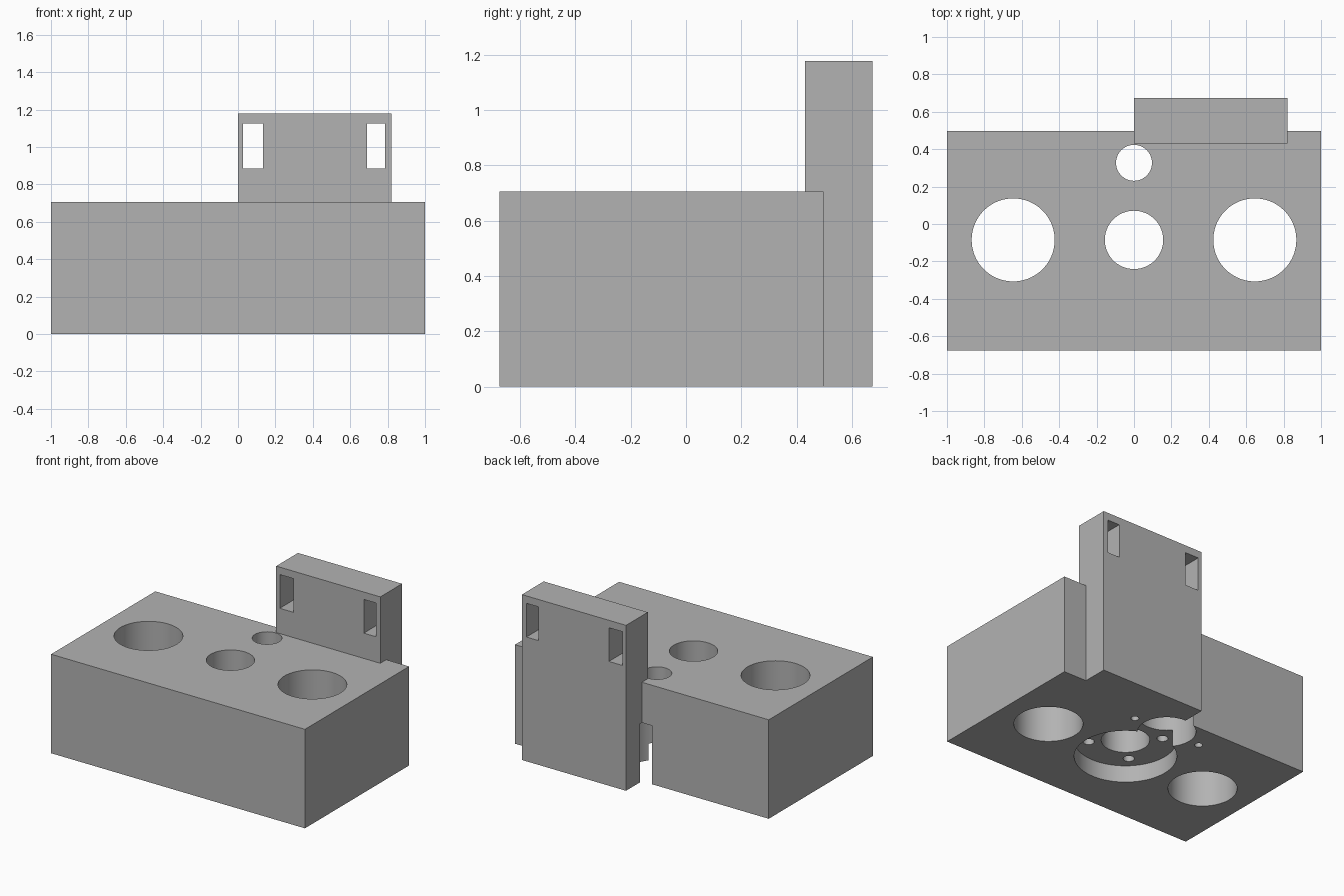
import bpy

cube = bpy.data.objects.get("Cube")
if cube:
    bpy.data.objects.remove(cube, do_unlink=True)

grey = bpy.data.materials.new("plain grey")
grey.use_nodes = True
color = (0.45, 0.45, 0.45, 1)
grey.diffuse_color = color
grey.node_tree.nodes["Principled BSDF"].inputs["Base Color"].default_value = color


def box(name, low, high):
    centre = [(a + b) / 2 for a, b in zip(low, high)]
    bpy.ops.mesh.primitive_cube_add(size=1, location=centre)
    ob = bpy.context.object
    ob.name = name
    ob.scale = [b - a for a, b in zip(low, high)]
    bpy.ops.object.transform_apply(location=True, rotation=False, scale=True)
    ob.data.materials.append(grey)
    return ob


def bore(x, y, radius, top, sides=72):
    """Vertical cutter that runs from under the base up to the given height."""
    low = -0.1
    bpy.ops.mesh.primitive_cylinder_add(vertices=sides, radius=radius, depth=top - low,
                                        location=(x, y, (top + low) / 2))
    ob = bpy.context.object
    ob.data.materials.append(grey)
    return ob


def combine(target, tool, operation):
    """Apply a boolean and discard its tool object."""
    tool.hide_render = True
    bpy.context.view_layer.objects.active = target
    mod = target.modifiers.new(operation.lower(), "BOOLEAN")
    mod.operation = operation
    mod.solver = "EXACT"
    mod.object = tool
    bpy.ops.object.modifier_apply(modifier=mod.name)
    bpy.data.objects.remove(tool, do_unlink=True)


BLOCK_TOP = 0.705
THROUGH = BLOCK_TOP + 0.1
MID_Y = -0.085       # line of the three main holes
REAR_Y = 0.327       # line of the rear hole and its screws

# Main block with the upright plate fused into its back
body = box("carriage_block", (-1, -0.675, 0), (1, 0.497, BLOCK_TOP))
plate = box("back_plate", (0, 0.43, 0), (0.82, 0.675, 1.178))
combine(body, plate, "UNION")

# Slots through the upright plate
for left, right in ((0.028, 0.135), (0.69, 0.785)):
    combine(body, box("slot", (left, 0.3, 0.885), (right, 0.8, 1.125)), "DIFFERENCE")

cutters = [
    (0, MID_Y, 0.156, THROUGH),      # central shaft hole
    (0, MID_Y, 0.33, 0.12),          # round recess under the centre
    (0, REAR_Y, 0.096, THROUGH),     # rear hole
    (0, REAR_Y, 0.188, 0.417),       # wide rear counterbore
]
for side in (-1, 1):
    cutters.append((side * 0.646, MID_Y, 0.222, THROUGH))   # large guide holes
    cutters.append((side * 0.267, REAR_Y, 0.026, 0.3))      # rear screw holes
    for depth_side in (-1, 1):                              # recess screw holes
        cutters.append((side * 0.168, MID_Y + depth_side * 0.168, 0.036, 0.42))

for x, y, radius, top in cutters:
    sides = 72 if radius > 0.05 else 32
    combine(body, bore(x, y, radius, top, sides), "DIFFERENCE")

# Smooth bores, crisp edges
bpy.ops.object.select_all(action="DESELECT")
body.select_set(True)
bpy.context.view_layer.objects.active = body
bpy.ops.object.shade_smooth_by_angle()
